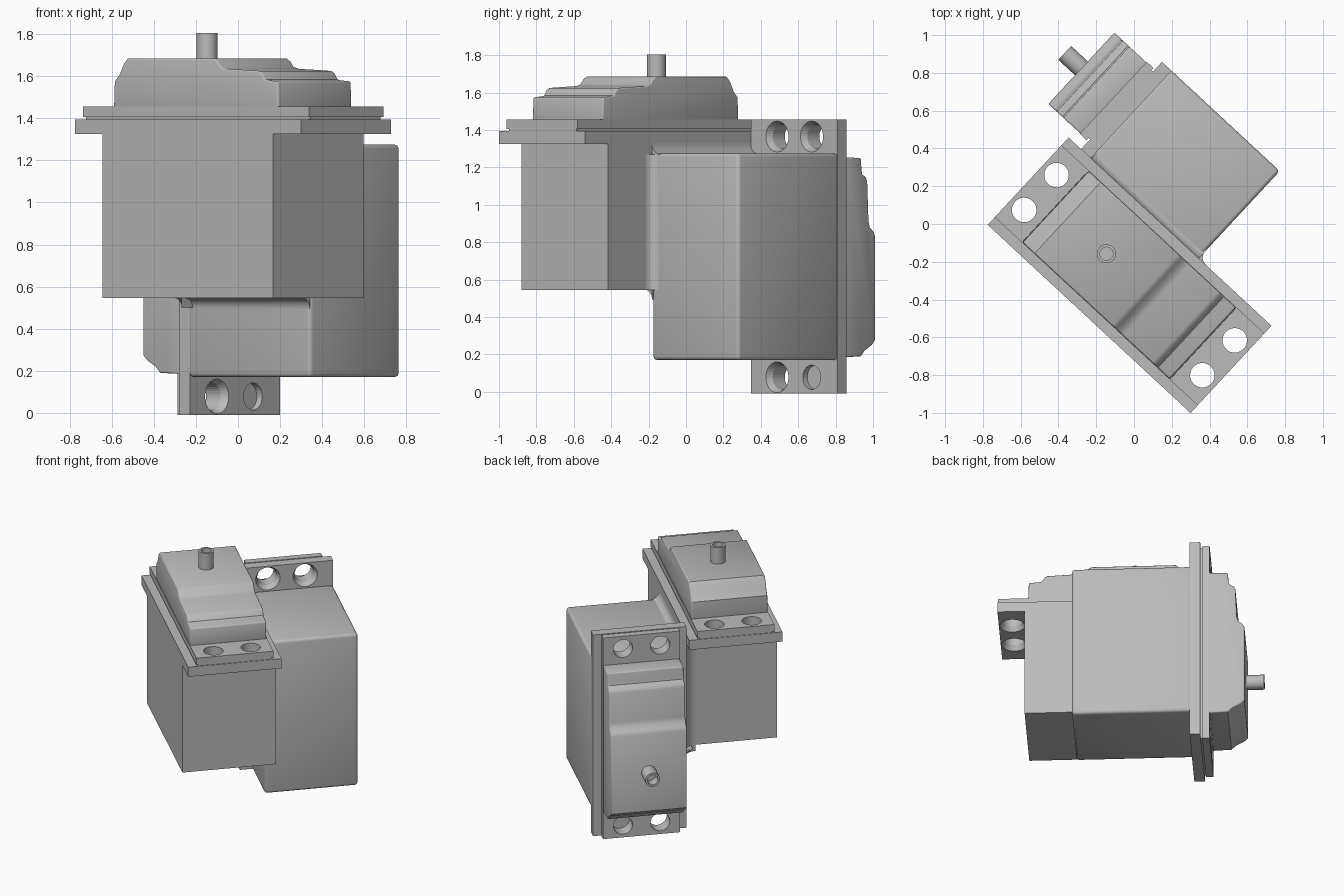
import bpy, bmesh, math
from mathutils import Matrix, Vector

if "Cube" in bpy.data.objects:
    bpy.data.objects.remove(bpy.data.objects["Cube"])

GREY = (0.5, 0.5, 0.5, 1)
grey = bpy.data.materials.new("plain grey")
grey.use_nodes = True
grey.diffuse_color = GREY
grey.node_tree.nodes["Principled BSDF"].inputs["Base Color"].default_value = GREY


def finish(name, bm, matrix, smooth=True):
    bmesh.ops.transform(bm, matrix=matrix, verts=bm.verts)
    bmesh.ops.recalc_face_normals(bm, faces=bm.faces)
    mesh = bpy.data.meshes.new(name)
    bm.to_mesh(mesh)
    bm.free()
    mesh.materials.append(grey)
    obj = bpy.data.objects.new(name, mesh)
    bpy.context.collection.objects.link(obj)
    activate(obj)
    if smooth:
        bpy.ops.object.shade_smooth_by_angle(angle=math.radians(35))
    return obj


def activate(obj):
    bpy.ops.object.select_all(action="DESELECT")
    obj.select_set(True)
    bpy.context.view_layer.objects.active = obj


def prism(name, points, sweep, matrix, bevel=0):
    """Sweep a flat outline along a vector, optionally rounding the sharp edges."""
    bm = bmesh.new()
    face = bm.faces.new([bm.verts.new(p) for p in points])
    new = bmesh.ops.extrude_face_region(bm, geom=[face])["geom"]
    moved = [g for g in new if isinstance(g, bmesh.types.BMVert)]
    bmesh.ops.translate(bm, verts=moved, vec=sweep)
    if not [f for f in bm.faces if f is face]:
        bm.faces.new([v for v in bm.verts if v not in moved])
    bmesh.ops.recalc_face_normals(bm, faces=bm.faces)
    if bevel:
        sharp = [e for e in bm.edges if e.calc_face_angle(0) > 0.9]
        bmesh.ops.bevel(bm, geom=sharp, offset=bevel, segments=3,
                        profile=0.5, affect="EDGES")
    return finish(name, bm, matrix)


def box(name, s, w, h, matrix, bevel=0):
    pts = [(s[0], -w, h[0]), (s[1], -w, h[0]), (s[1], w, h[0]), (s[0], w, h[0])]
    return prism(name, pts, (0, 0, h[1] - h[0]), matrix, bevel)


def cut_round(target, center, r1, r2, depth, matrix):
    """Subtract a round hole whose radius runs from r1 up to r2."""
    bm = bmesh.new()
    bmesh.ops.create_cone(bm, cap_ends=True, segments=32, radius1=r1, radius2=r2,
                          depth=depth, matrix=Matrix.Translation(center))
    cutter = finish("hole_cutter", bm, matrix, False)
    cutter.hide_render = True
    mod = target.modifiers.new("hole", "BOOLEAN")
    mod.operation, mod.solver, mod.object = "DIFFERENCE", "EXACT", cutter
    activate(target)
    bpy.ops.object.modifier_apply(modifier="hole")
    bpy.data.objects.remove(cutter)


# Stepped outline of the gear cover: length along the case, height
COVER = [(-.37, .90), (-.365, 1.03), (-.335, 1.06), (-.305, 1.115), (-.28, 1.14),
         (.28, 1.14), (.305, 1.125), (.325, 1.10), (.36, 1.09), (.57, 1.08),
         (.59, 1.07), (.61, 1.04), (.63, 1.035), (.695, 1.03), (.70, .90)]


def servo(side, matrix, rounding):
    box(side + "_case", (-.385, .72), .315, (0, .79), matrix, rounding)
    flange = box(side + "_flange", (-.565, .9), .315, (.78, .85), matrix)
    seam = box(side + "_flange_seam", (-.56, .895), .245, (.845, .865), matrix)
    plate = box(side + "_flange_plate", (-.565, .9), .26, (.86, .91), matrix)
    # Screw holes run through every flange layer, widened underneath
    for s in (-.477, .81):
        for w in (-.126, .126):
            for part in (flange, seam, plate):
                cut_round(part, (s, w, .85), .065, .065, .3, matrix)
            cut_round(flange, (s, w, .79), .09, .065, .05, matrix)
    prism(side + "_gear_cover", [(s, -.257, h) for s, h in COVER],
          (0, .514, 0), matrix, .008)
    # Hollow output shaft
    bm = bmesh.new()
    bmesh.ops.create_cone(bm, cap_ends=True, segments=32, radius1=.05, radius2=.05,
                          depth=.16, matrix=Matrix.Translation((0, 0, 1.18)))
    shaft = finish(side + "_output_shaft", bm, matrix)
    cut_round(shaft, (0, 0, 1.25), .035, .035, .12, matrix)


def fillet(name, corner, d1, d2, r, sweep, matrix):
    """Concave blend filling the corner between directions d1 and d2."""
    corner, d1, d2 = Vector(corner), Vector(d1), Vector(d2)
    pts = [corner]
    for i in range(9):
        t = math.pi / 2 * i / 8
        pts.append(corner + r * (d1 * (1 - math.cos(t)) + d2 * (1 - math.sin(t))))
    prism(name, pts, sweep, matrix)


# The whole assembly is turned about the vertical
turn = Matrix.Rotation(math.radians(-42.85), 4, "Z")
upright = turn @ Matrix.Translation((0, -.215, .545))
sideways = (turn @ Matrix.Translation((.375, .415, .555))
            @ Matrix.Rotation(math.radians(-90), 4, "Y"))
servo("upper", upright, 0)
servo("lower", sideways, .02)

# Blends where the two cases join
X, Y, Z = Vector((1, 0, 0)), Vector((0, 1, 0)), Vector((0, 0, 1))
fillet("underside_blend", (-.455, .10, .545), -Y, -Z, .05, X * .83, turn)
fillet("top_blend", (-.40, .10, 1.27), Y, Z, .06, X * .775, turn)
fillet("front_blend", (.375, .10, .545), X, Y, .05, Z * .725, turn)
fillet("rear_blend", (-.385, .10, .50), -X, -Y, .08, Z * .83, turn)
